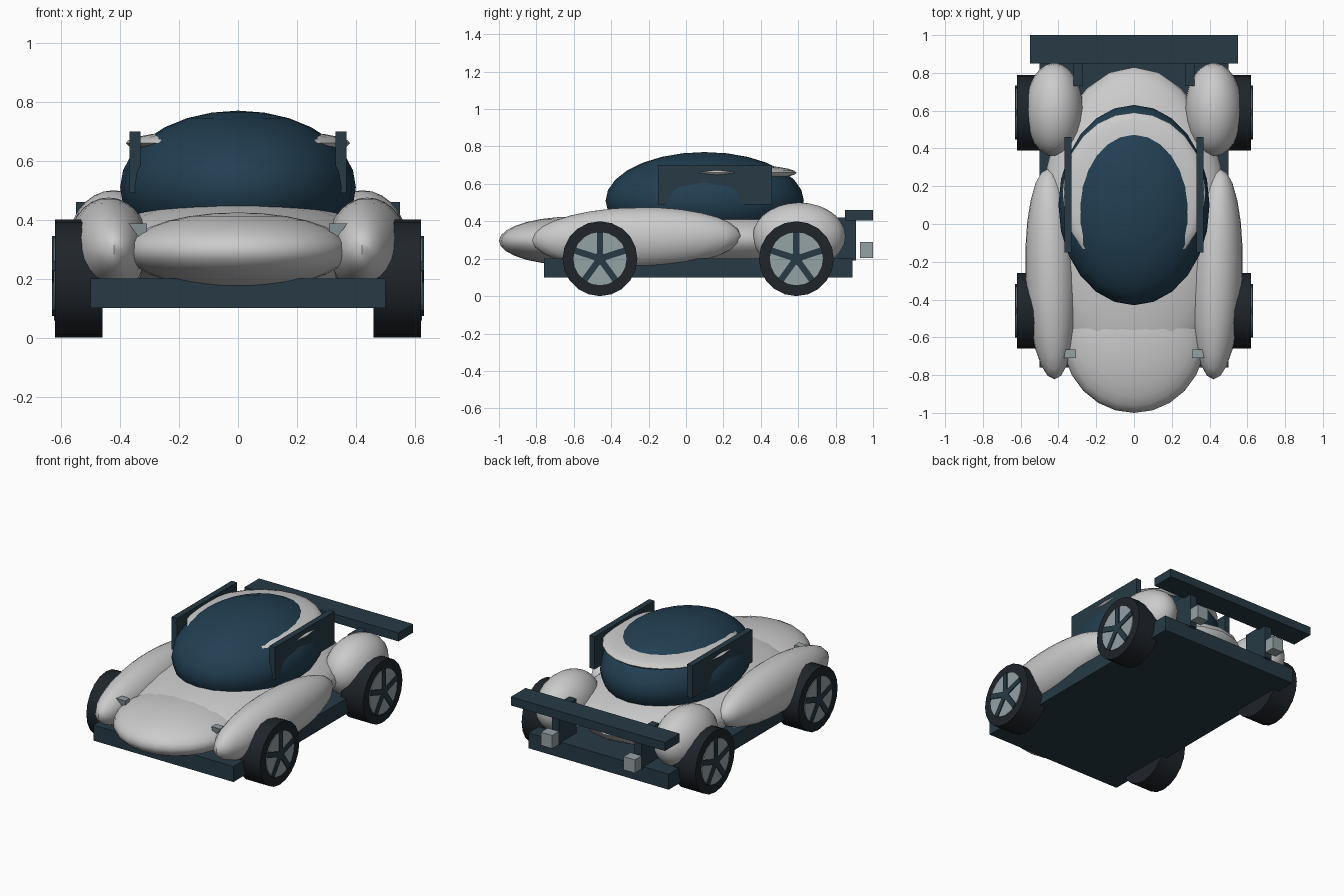
import bpy, bmesh, math
from mathutils import Matrix, Vector

if "Cube" in bpy.data.objects:
    bpy.data.objects.remove(bpy.data.objects["Cube"])


def material(name, rgb):
    m = bpy.data.materials.new(name)
    m.diffuse_color = (*rgb, 1)
    m.use_nodes = True
    m.node_tree.nodes["Principled BSDF"].inputs["Base Color"].default_value = m.diffuse_color
    return m


GLASS = material("dark_blue_glass", (0.016, 0.05, 0.085))
TRIM = material("dark_trim", (0.02, 0.042, 0.06))
RUBBER = material("rubber", (0.014, 0.018, 0.024))
METAL = material("light_metal", (0.3, 0.36, 0.38))


def finish(name, bm, mat=None, smooth=False):
    me = bpy.data.meshes.new(name)
    bmesh.ops.recalc_face_normals(bm, faces=bm.faces)
    bm.to_mesh(me)
    bm.free()
    ob = bpy.data.objects.new(name, me)
    bpy.context.collection.objects.link(ob)
    if mat:
        me.materials.append(mat)
    if smooth:
        bpy.context.view_layer.objects.active = ob
        ob.select_set(True)
        bpy.ops.object.shade_smooth_by_angle(angle=math.radians(50))
        ob.select_set(False)
    return ob


def ellipsoid(name, centre, radii, mat=None, rot=(0, 0)):
    bm = bmesh.new()
    bmesh.ops.create_uvsphere(bm, u_segments=24, v_segments=14, radius=1)
    m = (Matrix.Translation(centre) @ Matrix.Rotation(math.radians(rot[1]), 4, 'Z')
         @ Matrix.Rotation(math.radians(rot[0]), 4, 'X') @ Matrix.Diagonal((*radii, 1)))
    bm.transform(m)
    return finish(name, bm, mat, True)


def box(name, lo, hi, mat=None):
    bm = bmesh.new()
    bmesh.ops.create_cube(bm, size=1)
    lo, hi = Vector(lo), Vector(hi)
    bm.transform(Matrix.Translation((lo + hi) / 2) @ Matrix.Diagonal((*(hi - lo), 1)))
    return finish(name, bm, mat)


def disc(name, x0, x1, y, r, mat, sides=20):
    bm = bmesh.new()
    bmesh.ops.create_cone(bm, cap_ends=True, segments=sides, radius1=r, radius2=r,
                          depth=abs(x1 - x0))
    bm.transform(Matrix.Translation(((x0 + x1) / 2, y, 0.2)) @ Matrix.Rotation(math.pi / 2, 4, 'Y'))
    return finish(name, bm, mat, True)


def spokes(name, s, y):
    bm = bmesh.new()
    for i in range(5):
        m = (Matrix.Translation((s * 0.615, y, 0.2))
             @ Matrix.Rotation(i * math.tau / 5, 4, 'X')
             @ Matrix.Translation((0, 0, 0.072)) @ Matrix.Diagonal((0.032, 0.034, 0.144, 1)))
        bmesh.ops.create_cube(bm, size=1, matrix=m)
    return finish(name, bm, TRIM)


# Central body
box("chassis", (-0.5, -0.76, 0.1), (0.5, 0.89, 0.2), TRIM)
ellipsoid("body", (0, 0, 0.3), (0.5, 0.83, 0.17))
ellipsoid("nose", (0, -0.6, 0.295), (0.38, 0.4, 0.13))
ellipsoid("cabin", (0, 0.1, 0.51), (0.4, 0.53, 0.26), GLASS)
ellipsoid("roof_band", (0, 0.165, 0.66), (0.38, 0.425, 0.048))

# Rear wing
box("wing", (-0.55, 0.85, 0.405), (0.55, 1.0, 0.46), TRIM)

for s, side in ((-1, "left"), (1, "right")):
    def pair(name, x0, x1, y, z, mat):
        a, b = sorted((s * x0, s * x1))
        box(f"{side}_{name}", (a, y[0], z[0]), (b, y[1], z[1]), mat)

    # Fenders
    ellipsoid(f"{side}_front_fender", (s * 0.438, -0.265, 0.31), (0.137, 0.558, 0.165),
              rot=(1.2, -s * 1.8))
    ellipsoid(f"{side}_rear_fender", (s * 0.422, 0.605, 0.32), (0.153, 0.248, 0.18))

    # Side panels, wing posts and exhausts
    pair("side_panel", 0.33, 0.368, (-0.15, 0.46), (0.49, 0.70), TRIM)
    pair("wing_post", 0.27, 0.32, (0.73, 0.91), (0.19, 0.42), TRIM)
    pair("exhaust", 0.255, 0.335, (0.93, 1.0), (0.205, 0.29), METAL)

    # Headlight wedge, wider at the top
    bm = bmesh.new()
    top = [(0.308, -0.71), (0.372, -0.71), (0.362, -0.665), (0.308, -0.665)]
    low = [(0.308, -0.70), (0.338, -0.70), (0.335, -0.665), (0.308, -0.665)]
    t = [bm.verts.new((s * x, y, 0.388)) for x, y in top]
    b = [bm.verts.new((s * x, y, 0.343)) for x, y in low]
    bm.faces.new(t)
    bm.faces.new(b)
    for i in range(4):
        j = (i + 1) % 4
        bm.faces.new((t[i], t[j], b[j], b[i]))
    finish(f"{side}_headlight", bm, METAL)

    # Wheels
    for end, y in (("front", -0.46), ("rear", 0.59)):
        n = f"{side}_{end}"
        disc(n + "_tyre", s * 0.46, s * 0.62, y, 0.2, RUBBER)
        disc(n + "_rim", s * 0.6, s * 0.625, y, 0.142, METAL)
        disc(n + "_hub", s * 0.6, s * 0.631, y, 0.035, TRIM, 10)
        spokes(n + "_spokes", s, y)
